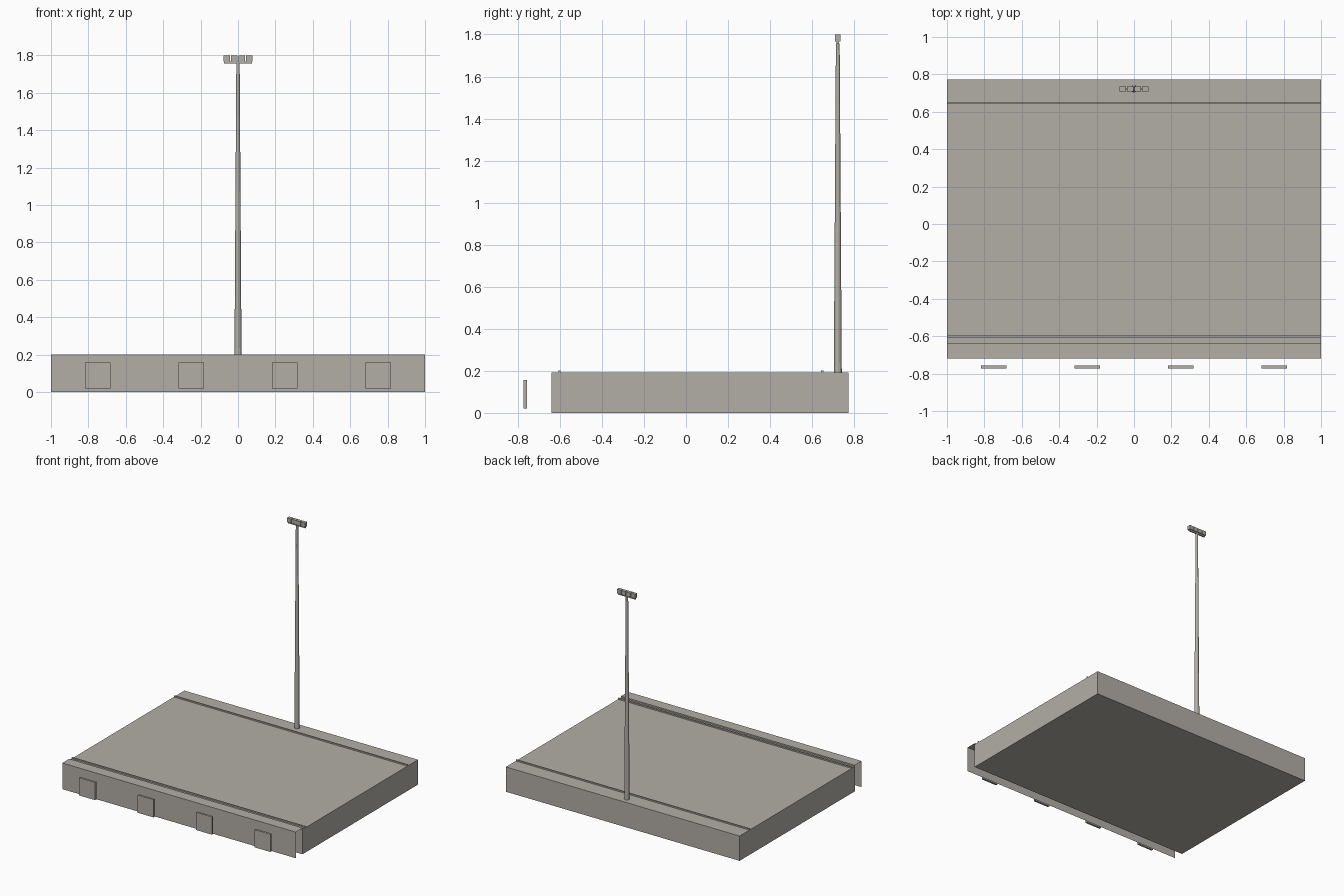
import bpy, bmesh, math
from mathutils import Matrix

if "Cube" in bpy.data.objects:
    bpy.data.objects.remove(bpy.data.objects["Cube"])

concrete = bpy.data.materials.new("warm grey")
concrete.diffuse_color = (0.45, 0.43, 0.39, 1)
concrete.use_nodes = True
concrete.node_tree.nodes["Principled BSDF"].inputs["Base Color"].default_value = concrete.diffuse_color


def finish(name, bm):
    mesh = bpy.data.meshes.new(name)
    bm.to_mesh(mesh)
    bm.free()
    mesh.materials.append(concrete)
    ob = bpy.data.objects.new(name, mesh)
    bpy.context.collection.objects.link(ob)
    return ob


def box(name, x0, x1, y0, y1, z0, z1):
    bm = bmesh.new()
    m = Matrix.Translation(((x0 + x1) / 2, (y0 + y1) / 2, (z0 + z1) / 2))
    m = m @ Matrix.Diagonal((x1 - x0, y1 - y0, z1 - z0, 1))
    bmesh.ops.create_cube(bm, size=1, matrix=m)
    return finish(name, bm)


def cone(name, y, z0, z1, r0, r1, sides):
    bm = bmesh.new()
    bmesh.ops.create_cone(bm, cap_ends=True, segments=sides, radius1=r0, radius2=r1,
                          depth=z1 - z0, matrix=Matrix.Translation((0, y, (z0 + z1) / 2)))
    return finish(name, bm)


# Main quay slab
box("quay_deck", -1, 1, -0.64, 0.773, 0, 0.192)

# Open sheet: front wall, coping top and small back lip, without end caps
bm = bmesh.new()
rows = [[bm.verts.new((x, y, z)) for x in (-1, 1)]
        for y, z in ((-0.72, 0), (-0.72, 0.202), (-0.635, 0.202), (-0.635, 0.192))]
for a, b in zip(rows, rows[1:]):
    bm.faces.new((a[0], a[1], b[1], b[0]))
finish("front_wall", bm)

# Crane rails
for name, y in (("front_rail", -0.602), ("back_rail", 0.648)):
    box(name, -1, 1, y - 0.005, y + 0.005, 0.19, 0.202)

# Fender plates standing off the wall
for i in range(4):
    x = -0.75 + 0.5 * i
    box(f"fender_{i + 1}", x - 0.068, x + 0.068, -0.773, -0.757, 0.02, 0.157)

# Light mast, crossbar and lamps
cone("light_mast", 0.722, 0.19, 1.757, 0.019, 0.009, 12)
box("lamp_crossbar", -0.074, 0.074, 0.717, 0.727, 1.756, 1.768)
for i in range(4):
    x = -0.06 + 0.04 * i
    box(f"lamp_{i + 1}", x - 0.018, x + 0.018, 0.709, 0.735, 1.767, 1.8)
